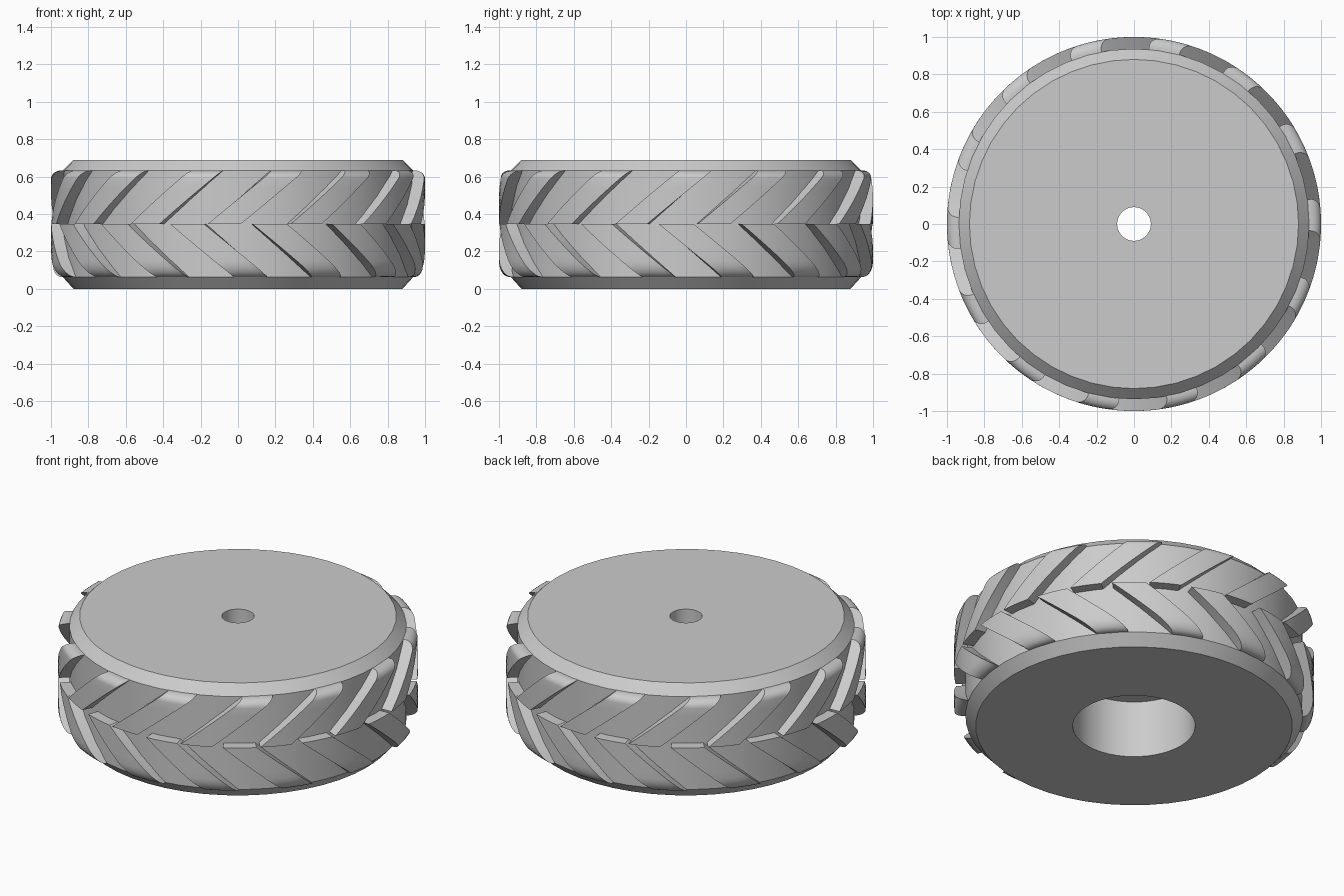
import bpy
import bmesh
from math import sin, cos, pi, radians

cube = bpy.data.objects.get("Cube")
if cube:
    bpy.data.objects.remove(cube)

rubber = bpy.data.materials.new("grey_rubber")
rubber.use_nodes = True
GREY = (0.6, 0.6, 0.6, 1)
rubber.diffuse_color = GREY
rubber.node_tree.nodes["Principled BSDF"].inputs["Base Color"].default_value = GREY

HEIGHT, MID, LIP = 0.69, 0.347, 0.063
TREADS = 14


def point(r, angle, z):
    """Angle runs from the front towards the model's left."""
    return (r * sin(angle), -r * cos(angle), z)


def finish(name, bm):
    bmesh.ops.recalc_face_normals(bm, faces=bm.faces)
    mesh = bpy.data.meshes.new(name)
    bm.to_mesh(mesh)
    bm.free()
    mesh.materials.append(rubber)
    obj = bpy.data.objects.new(name, mesh)
    bpy.context.collection.objects.link(obj)
    bpy.ops.object.select_all(action='DESELECT')
    obj.select_set(True)
    bpy.context.view_layer.objects.active = obj
    bpy.ops.object.shade_smooth_by_angle(angle=radians(25))
    return obj


def lathe(name, profile, sides):
    """Turn a closed (radius, height) profile about the axle."""
    bm = bmesh.new()
    rings = [[bm.verts.new(point(r, 2 * pi * i / sides, z)) for r, z in profile]
             for i in range(sides)]
    n = len(profile)
    for i in range(sides):
        a, b = rings[i], rings[(i + 1) % sides]
        for j in range(n):
            k = (j + 1) % n
            bm.faces.new((a[j], b[j], b[k], a[k]))
    return finish(name, bm)


def tread_row(name, start, end, z_end, fillet, skew=20, steps=4):
    """Slanted blocks from the mid plane to the shoulder, with a rounded outer end."""
    outer, drop, root = 1.0, 0.055, 0.9
    way = 1 if z_end > MID else -1
    z_flat = z_end - way * fillet
    # Outer line of a block as (radius, height)
    line = [(outer, MID + (z_flat - MID) * i / 5) for i in range(5)]
    line += [(outer - drop * (1 - cos(t)), z_flat + way * fillet * sin(t))
             for t in (pi / 2 * i / 6 for i in range(7))]
    bm = bmesh.new()
    for n in range(TREADS):
        rows = []
        for r, z in line:
            shift = skew * (z - MID) / (z_end - MID)
            angles = [radians(360 * n / TREADS + shift + start + (end - start) * i / steps)
                      for i in range(steps + 1)]
            rows.append(([bm.verts.new(point(r, a, z)) for a in angles],
                         [bm.verts.new(point(root, a, z)) for a in angles]))
        for (o1, i1), (o2, i2) in zip(rows, rows[1:]):
            for k in range(steps):
                bm.faces.new((o1[k], o1[k + 1], o2[k + 1], o2[k]))
                bm.faces.new((i1[k], i2[k], i2[k + 1], i1[k + 1]))
            for k in (0, steps):
                bm.faces.new((o1[k], o2[k], i2[k], i1[k]))
        for o, i in (rows[0], rows[-1]):
            bm.faces.new(o + i[::-1])
    return finish(name, bm)


# Tyre body with chamfered shoulders, a wide hub recess below and a narrow axle bore above
lathe("tyre_body", [
    (0.09, HEIGHT), (0.88, HEIGHT), (0.937, HEIGHT - LIP + 0.005),
    (0.937, LIP), (0.88, 0), (0.34, 0), (0.34, 0.35), (0.09, 0.35)], 48)

# Two staggered rows of chevron treads
tread_row("upper_treads", -9.3, 0.9, HEIGHT - LIP + 0.006, 0.045)
tread_row("lower_treads", 4.4, 15.2, LIP, 0.085)
